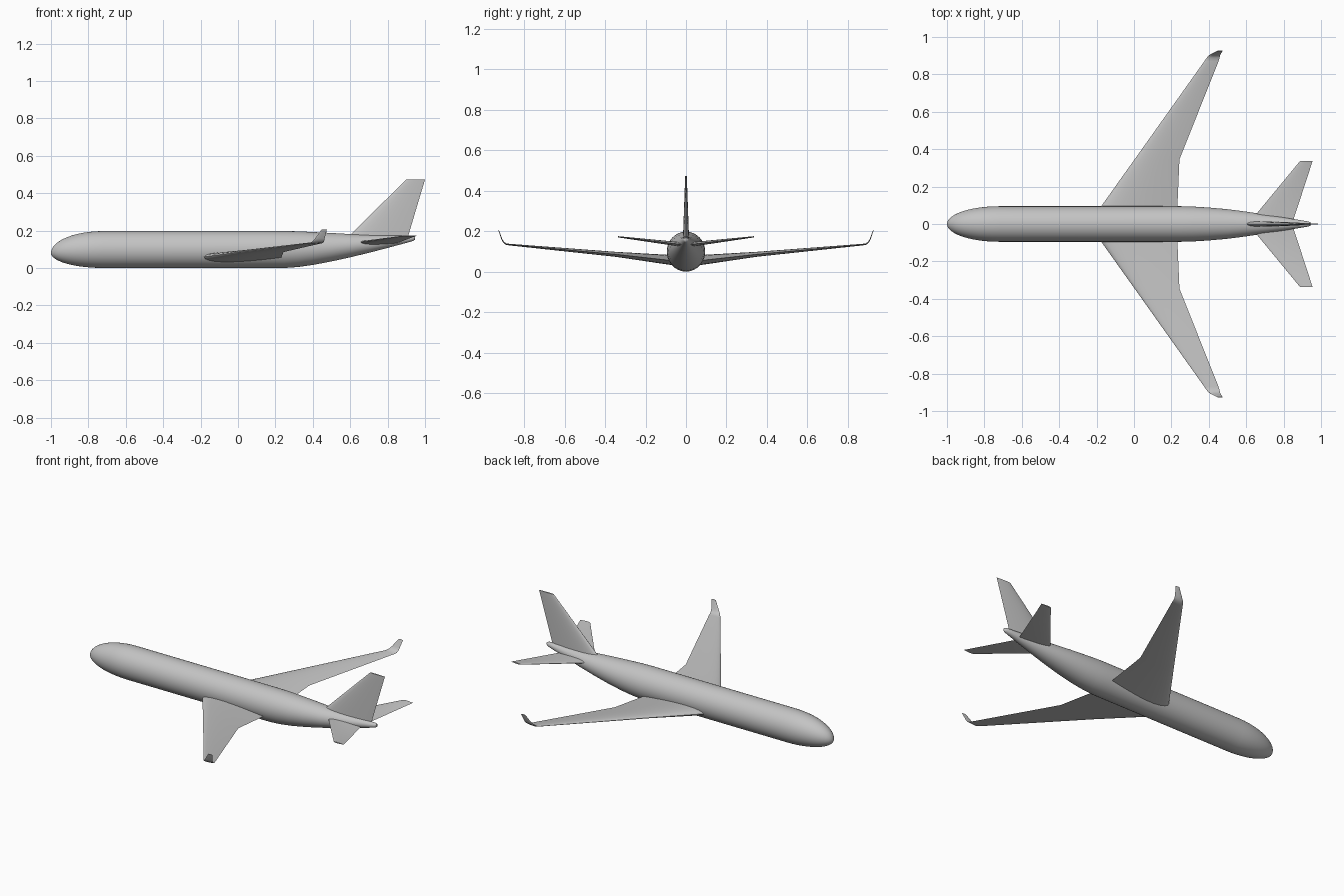
import bpy, bmesh, math
from mathutils import Vector

if "Cube" in bpy.data.objects:
    bpy.data.objects.remove(bpy.data.objects["Cube"], do_unlink=True)

GREY = (0.55, 0.55, 0.55, 1.0)
paint = bpy.data.materials.new("light grey")
paint.use_nodes = True
paint.diffuse_color = GREY
paint.node_tree.nodes["Principled BSDF"].inputs["Base Color"].default_value = GREY


def loft(name, rings, cap_start=True, cap_end=True, angle=40):
    """Skin a list of equal closed rings into one smooth object."""
    bm = bmesh.new()
    rows = [[bm.verts.new(p) for p in ring] for ring in rings]
    n = len(rows[0])
    for a, b in zip(rows, rows[1:]):
        for i in range(n):
            j = (i + 1) % n
            bm.faces.new((a[i], a[j], b[j], b[i]))
    if cap_start:
        bm.faces.new(rows[0])
    if cap_end:
        bm.faces.new(rows[-1])
    bmesh.ops.recalc_face_normals(bm, faces=bm.faces)
    mesh = bpy.data.meshes.new(name)
    bm.to_mesh(mesh)
    bm.free()
    mesh.materials.append(paint)
    ob = bpy.data.objects.new(name, mesh)
    bpy.context.collection.objects.link(ob)
    bpy.ops.object.select_all(action='DESELECT')
    ob.select_set(True)
    bpy.context.view_layer.objects.active = ob
    bpy.ops.object.shade_smooth_by_angle(angle=math.radians(angle))
    return ob


def airfoil(lead, trail, normal, thick, steps=12):
    """Closed symmetric wing section between two edge points."""
    lead, trail, normal = Vector(lead), Vector(trail), Vector(normal)

    def side(u, sign):
        h = 0.2969 * u ** 0.5 - 0.126 * u - 0.3516 * u**2 + 0.2843 * u**3 - 0.1036 * u**4
        return lead.lerp(trail, u) + normal * (sign * 5 * thick * h)

    us = [(1 - math.cos(math.pi * i / steps)) / 2 for i in range(steps + 1)]
    return [side(u, 1) for u in us] + [side(u, -1) for u in reversed(us[1:])]


def mirror_y(ob):
    mod = ob.modifiers.new("Mirror", 'MIRROR')
    mod.use_axis = (False, True, False)
    mod.merge_threshold = 0.0005


# Fuselage: rounded nose, straight barrel, upswept tail
def hull_ring(x, top, bottom, half, n=40):
    mid, h = (top + bottom) / 2, (top - bottom) / 2
    return [(x, half * math.cos(2 * math.pi * i / n), mid + h * math.sin(2 * math.pi * i / n))
            for i in range(n)]


TOP, BOTTOM, HALF, NOSE_Z = 0.197, 0.0, 0.095, 0.08
hull = []
for k in range(13):
    a = math.pi / 2 * (k + 0.3) / 12.3
    s = math.sin(a)
    hull.append(hull_ring(-1 + 0.28 * (1 - math.cos(a)), NOSE_Z + (TOP - NOSE_Z) * s,
                          NOSE_Z + (BOTTOM - NOSE_Z) * s, HALF * s))
tail = [(0.25, 0.197, 0.0, 0.095), (0.32, 0.196, 0.005, 0.093), (0.4, 0.192, 0.016, 0.088),
        (0.5, 0.187, 0.035, 0.079), (0.6, 0.181, 0.057, 0.066), (0.7, 0.177, 0.081, 0.051),
        (0.8, 0.174, 0.107, 0.035), (0.9, 0.172, 0.134, 0.019), (0.935, 0.171, 0.144, 0.013),
        (0.945, 0.167, 0.15, 0.007)]
hull += [hull_ring(*row) for row in tail]
loft("fuselage", hull, angle=60)

# Wings with a trailing edge kink and upturned tips: y, lead x, trail x, lead z, trail z, thick, cant
stations = [(0.0, -0.243, 0.228, 0.052, 0.05, 0.055, 0),
            (0.094, -0.176, 0.232, 0.06, 0.057, 0.048, 0),
            (0.345, 0.003, 0.243, 0.085, 0.085, 0.025, 0),
            (0.87, 0.376, 0.452, 0.133, 0.133, 0.008, 5),
            (0.89, 0.39, 0.458, 0.136, 0.136, 0.007, 25),
            (0.902, 0.402, 0.461, 0.146, 0.146, 0.006, 55),
            (0.91, 0.414, 0.464, 0.16, 0.16, 0.005, 70),
            (0.926, 0.446, 0.475, 0.205, 0.205, 0.003, 72)]
rings = []
for y, lx, tx, lz, tz, t, cant in stations:
    c = math.radians(cant)
    rings.append(airfoil((lx, y, lz), (tx, y, tz), (0, -math.sin(c), math.cos(c)), t))
mirror_y(loft("wings", rings, cap_start=False))

# Horizontal tailplane
up = (0, 0, 1)
mirror_y(loft("tailplane", [airfoil((0.61, 0, 0.131), (0.845, 0, 0.131), up, 0.024),
                            airfoil((0.888, 0.337, 0.172), (0.955, 0.337, 0.172), up, 0.006)],
              cap_start=False))

# Vertical fin
across = (0, 1, 0)
loft("tail_fin", [airfoil((0.562, 0, 0.14), (0.905, 0, 0.155), across, 0.032),
                  airfoil((0.9, 0, 0.473), (1.0, 0, 0.473), across, 0.008)])
